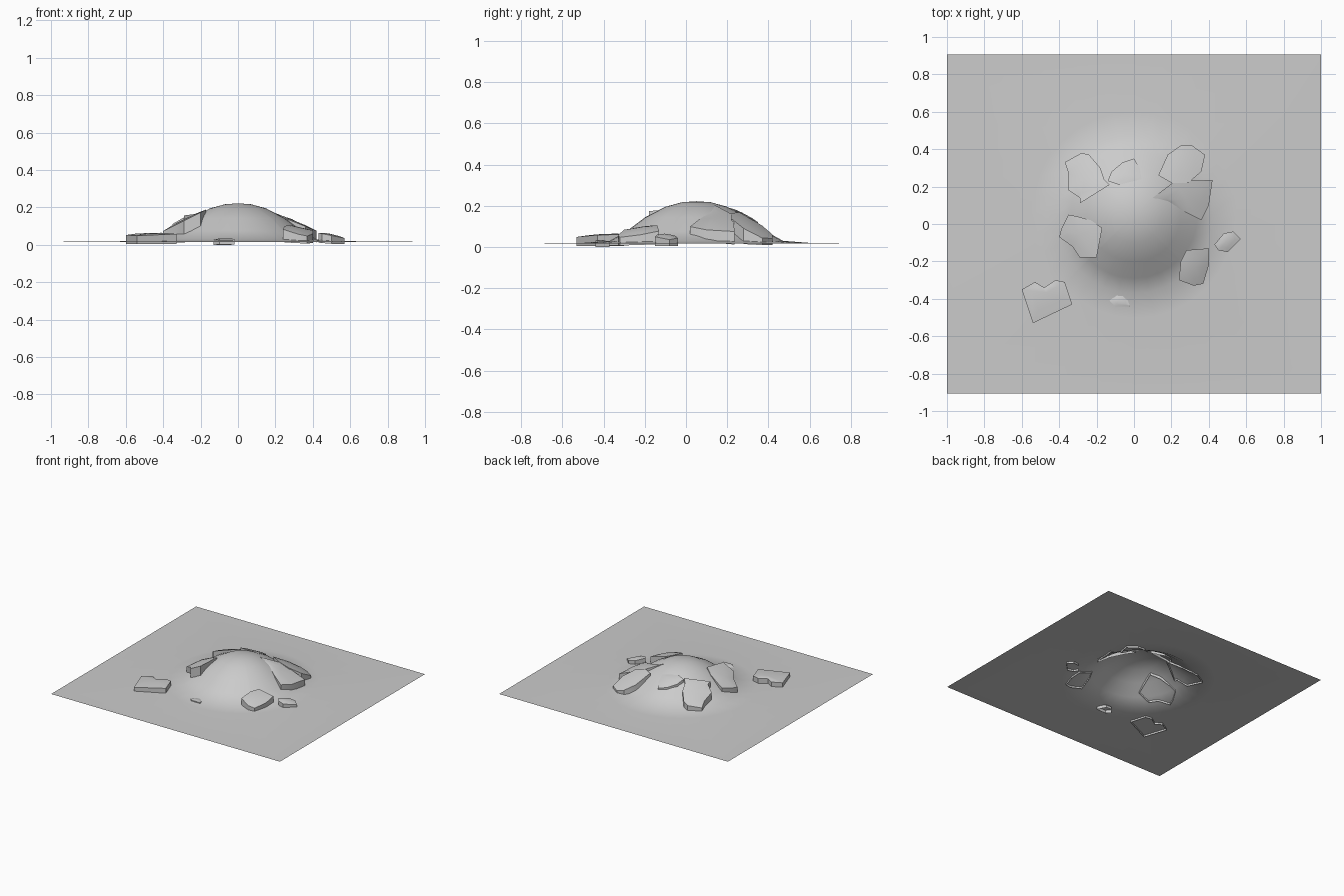
import bpy, bmesh, math
from mathutils import Vector

cube = bpy.data.objects.get("Cube")
if cube:
    bpy.data.objects.remove(cube)

stone = bpy.data.materials.new("grey_stone")
stone.use_nodes = True
GREY = (0.6, 0.6, 0.6, 1)
stone.diffuse_color = GREY
stone.node_tree.nodes["Principled BSDF"].inputs["Base Color"].default_value = GREY

CENTRE_Y, HALF_X, HALF_Y = 0.05, 1.0, 0.905
PROFILE = [(0, .222), (.07, .217), (.15, .195), (.25, .143), (.34, .075),
           (.42, .03), (.55, .02), (2, .016)]


def ground_height(x, y):
    r = math.hypot(x, y - CENTRE_Y)
    for (r0, z0), (r1, z1) in zip(PROFILE, PROFILE[1:]):
        if r <= r1:
            return z0 + (z1 - z0) * (r - r0) / (r1 - r0)
    return PROFILE[-1][1]


def finish(bm, name, angle):
    bmesh.ops.recalc_face_normals(bm, faces=bm.faces)
    if sum(f.normal.z * f.calc_area() for f in bm.faces) < 0:
        bmesh.ops.reverse_faces(bm, faces=bm.faces)
    mesh = bpy.data.meshes.new(name)
    bm.to_mesh(mesh)
    bm.free()
    mesh.materials.append(stone)
    obj = bpy.data.objects.new(name, mesh)
    bpy.context.collection.objects.link(obj)
    bpy.ops.object.select_all(action='DESELECT')
    obj.select_set(True)
    bpy.context.view_layer.objects.active = obj
    bpy.ops.object.shade_smooth_by_angle(angle=math.radians(angle))


def bridge(bm, a, b):
    for i in range(len(a)):
        j = (i + 1) % len(a)
        bm.faces.new((a[i], a[j], b[j], b[i]))


# Ground sheet: rings running from the mound top out to the rectangular rim
def rim_distance(c, s):
    rx = HALF_X / abs(c) if abs(c) > 1e-6 else 9
    ry = ((HALF_Y - CENTRE_Y) / s if s > 1e-6 else
          (HALF_Y + CENTRE_Y) / -s if s < -1e-6 else 9)
    return min(rx, ry)


corners = [math.atan2(sy * HALF_Y - CENTRE_Y, sx * HALF_X) for sx in (-1, 1) for sy in (-1, 1)]
angles = sorted([math.tau * i / 32 - math.pi for i in range(32)] + corners)
bm = bmesh.new()
apex = bm.verts.new((0, CENTRE_Y, PROFILE[0][1]))
previous = None
for r, z in PROFILE[1:]:
    ring = []
    for a in angles:
        c, s = math.cos(a), math.sin(a)
        d = min(r, rim_distance(c, s))
        ring.append(bm.verts.new((c * d, CENTRE_Y + s * d, z)))
    if previous:
        bridge(bm, previous, ring)
    else:
        for i in range(len(ring)):
            bm.faces.new((apex, ring[i], ring[(i + 1) % len(ring)]))
    previous = ring
finish(bm, "ground_mound", 60)


# Broken slabs: tilted domed tops with walls sunk into the ground, open below
def slab(name, outline, z, slope_x, slope_y):
    pts = [Vector(p) / 100 for p in outline]
    mid = sum(pts, Vector((0, 0))) / len(pts)

    def ring(scale, lift):
        out = []
        for p in pts:
            q = mid + (p - mid) * scale
            h = z + slope_x * (q.x - mid.x) + slope_y * (q.y - mid.y) + lift
            out.append((q.x, q.y, h))
        return out

    bm = bmesh.new()
    edge = ring(1, -.004)
    base = [(x, y, max(0, min(h - .03, ground_height(x, y) - .015))) for x, y, h in edge]
    rings = [[bm.verts.new(co) for co in r] for r in (base, edge, ring(.6, .002))]
    bridge(bm, rings[0], rings[1])
    bridge(bm, rings[1], rings[2])
    top = bm.verts.new((mid.x, mid.y, z + .004))
    n = len(pts)
    for i in range(n):
        bm.faces.new((rings[2][i], rings[2][(i + 1) % n], top))
    finish(bm, name, 35)


# Outlines in hundredths of a unit
slab("back_right_slab", [(-37, 33), (-28, 38), (-24, 37), (-18, 30), (-16, 24), (-13, 21),
     (-29, 11), (-29, 14), (-35, 18), (-35, 27)], .12, .35, -.35)
slab("back_middle_slab", [(-14, 23), (-8, 21), (0, 23), (4, 24), (3, 30), (0, 35),
     (-6, 33), (-12, 28)], .163, 0, -.5)
slab("back_left_slab", [(13, 26), (18, 37), (25, 42), (31, 42), (38, 37), (36, 28),
     (29, 22), (20, 22)], .105, -.3, -.45)
slab("left_slab", [(10, 14), (22, 23), (42, 23.5), (40, 10), (36, 2), (28, 6), (18, 12)],
     .135, -.4, 0)
slab("right_slab", [(-35, 5), (-30, 4), (-23, 2), (-17, -2), (-20, -18), (-29, -18),
     (-33, -12), (-40, -7), (-39, -3)], .13, .5, 0)
slab("front_right_slab", [(-60, -35), (-53, -31), (-48, -34), (-42, -30), (-37, -31),
     (-33, -43), (-54, -53)], .06, .03, .03)
slab("front_chip", [(-13, -41), (-10, -37), (-5, -37), (-2, -44), (-10, -44)], .03, 0, -.15)
slab("front_left_slab", [(24, -30), (25, -20), (28, -14), (40, -13), (40, -22), (37, -32),
     (32, -33)], .08, -.25, .2)
slab("outer_left_chip", [(43, -11), (48, -5), (53, -4), (57, -8), (50, -15), (45, -14)],
     .055, -.2, 0)
